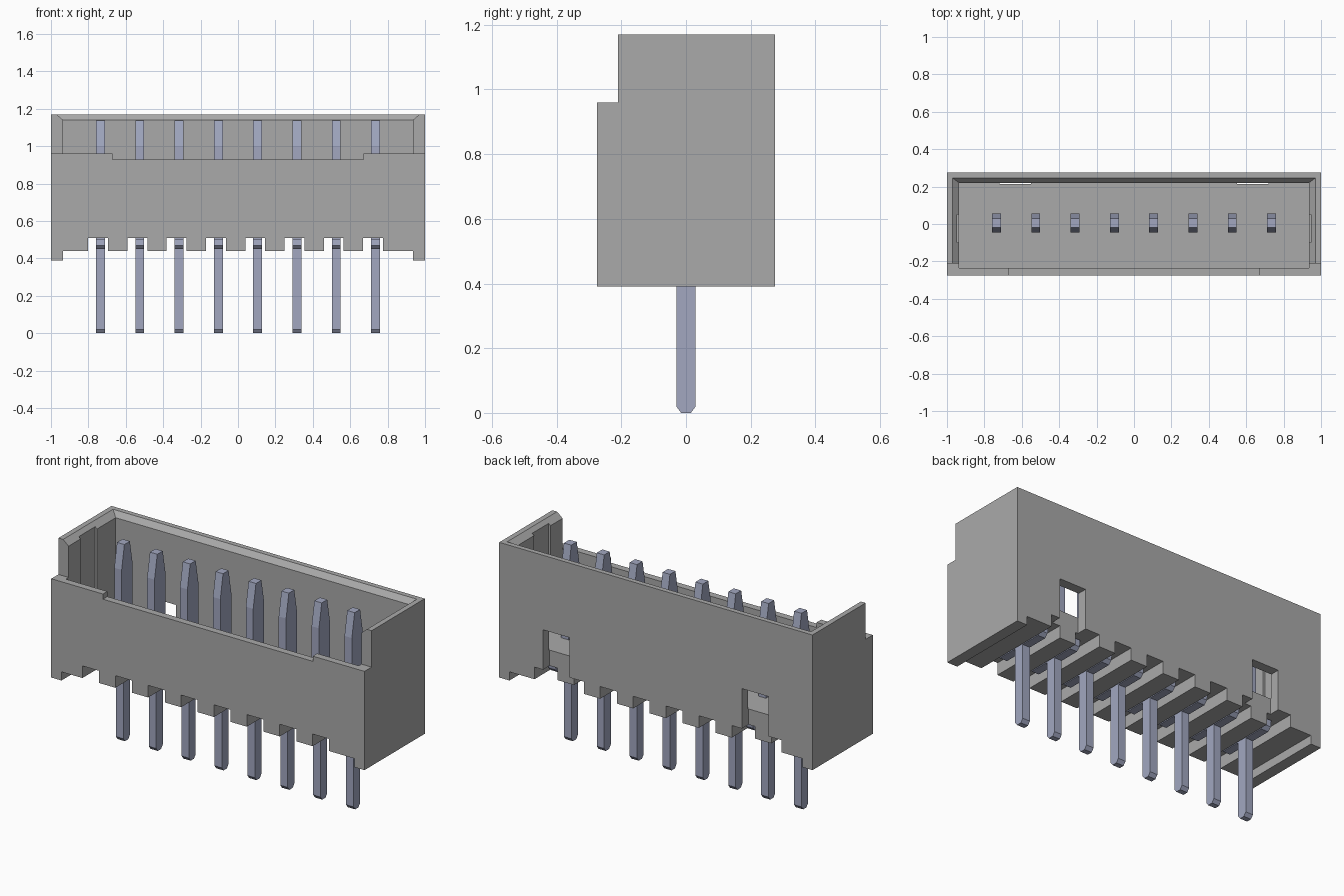
import bpy
import bmesh

old = bpy.data.objects.get("Cube")
if old:
    bpy.data.objects.remove(old, do_unlink=True)


def material(name, rgb, metallic=0.0):
    m = bpy.data.materials.new(name)
    m.use_nodes = True
    m.diffuse_color = (*rgb, 1)
    node = next(n for n in m.node_tree.nodes if n.type == 'BSDF_PRINCIPLED')
    node.inputs["Base Color"].default_value = (*rgb, 1)
    node.inputs["Roughness"].default_value = 0.6
    return m


PLASTIC = material("grey plastic", (0.40, 0.40, 0.40))
METAL = material("blue grey metal", (0.36, 0.39, 0.53))


def make_object(name, bm, mat):
    bmesh.ops.recalc_face_normals(bm, faces=bm.faces)
    mesh = bpy.data.meshes.new(name)
    bm.to_mesh(mesh)
    bm.free()
    mesh.materials.append(mat)
    obj = bpy.data.objects.new(name, mesh)
    bpy.context.collection.objects.link(obj)
    return obj


def frustum(name, low, high, z0, z1):
    """Block between two rectangles (x0, x1, y0, y1) at heights z0 and z1."""
    bm = bmesh.new()
    rings = []
    for (x0, x1, y0, y1), z in ((low, z0), (high, z1)):
        corners = ((x0, y0), (x1, y0), (x1, y1), (x0, y1))
        rings.append([bm.verts.new((x, y, z)) for x, y in corners])
    a, b = rings
    bm.faces.new(a[::-1])
    bm.faces.new(b)
    for i in range(4):
        j = (i + 1) % 4
        bm.faces.new((a[i], a[j], b[j], b[i]))
    return make_object(name, bm, PLASTIC)


def box(name, x0, x1, y0, y1, z0, z1):
    rect = (x0, x1, y0, y1)
    return frustum(name, rect, rect, z0, z1)


def plate(name, profile, x, width):
    """Extrude a (y, z) profile along x, centred on x."""
    bm = bmesh.new()
    face = bm.faces.new([bm.verts.new((x - width / 2, y, z)) for y, z in profile])
    moved = bmesh.ops.extrude_face_region(bm, geom=[face])["geom"]
    verts = [v for v in moved if isinstance(v, bmesh.types.BMVert)]
    bmesh.ops.translate(bm, verts=verts, vec=(width, 0, 0))
    return make_object(name, bm, METAL)


PITCH = 0.21
PIN_X = [(i - 3.5) * PITCH for i in range(8)]
INNER, FLOOR = 0.935, 0.60

# Housing block and the shapes removed from it
housing = box("housing", -1, 1, -0.275, 0.275, 0.39, 1.17)
cutters = [
    box("cavity", -INNER, INNER, -0.235, 0.22, FLOOR, 1.4),
    frustum("rim_chamfer", (-0.923, 0.923, -0.5, 0.211),
            (1.005 * -1, 1.005, -0.5, 0.272), 1.13, 1.20),
    box("front_step", -1.2, 1.2, -0.5, -0.21, 0.96, 1.4),
    box("front_dip", -0.67, 0.67, -0.5, -0.21, 0.93, 1.4),
    box("underside", -INNER, INNER, -0.5, 0.5, 0.2, 0.44),
]
for x in PIN_X:
    c = x - 0.013
    cutters.append(box("pin_slot", c - 0.053, c + 0.053, -0.5, 0.5, 0.2, 0.51))
for s in (-1, 1):
    xs = sorted((s * 0.55, s * 0.72))
    cutters.append(box("back_window", *xs, 0.215, 0.5, 0.2, 0.74))
    xs = sorted((s * 0.9, s * 0.947))
    cutters.append(box("side_groove", *xs, -0.1, 0.05, FLOOR + 0.01, 1.4))

for cutter in cutters:
    mod = housing.modifiers.new(cutter.name, 'BOOLEAN')
    mod.operation = 'DIFFERENCE'
    mod.solver = 'EXACT'
    mod.object = cutter

# Bake the cuts, then drop the cutters
bpy.context.view_layer.update()
graph = bpy.context.evaluated_depsgraph_get()
carved = bpy.data.meshes.new_from_object(housing.evaluated_get(graph))
housing.modifiers.clear()
housing.data = carved
for cutter in cutters:
    bpy.data.objects.remove(cutter, do_unlink=True)
carved.materials.clear()
carved.materials.append(PLASTIC)
for poly in carved.polygons:
    poly.material_index = 0

# Contact pins: bevelled tail, wide shoulder in the slot, tapered blade
half = [(0.015, 0), (0.03, 0.02), (0.03, 0.45), (0.15, 0.45), (0.17, 0.47),
        (0.17, 0.505), (0.05, 0.505), (0.05, 1.0), (0.025, 1.137)]
profile = half + [(-y, z) for y, z in reversed(half)]
for i, x in enumerate(PIN_X):
    plate(f"pin_{i + 1}", [(y + 0.005 * (z > 0.5), z) for y, z in profile], x, 0.047)
